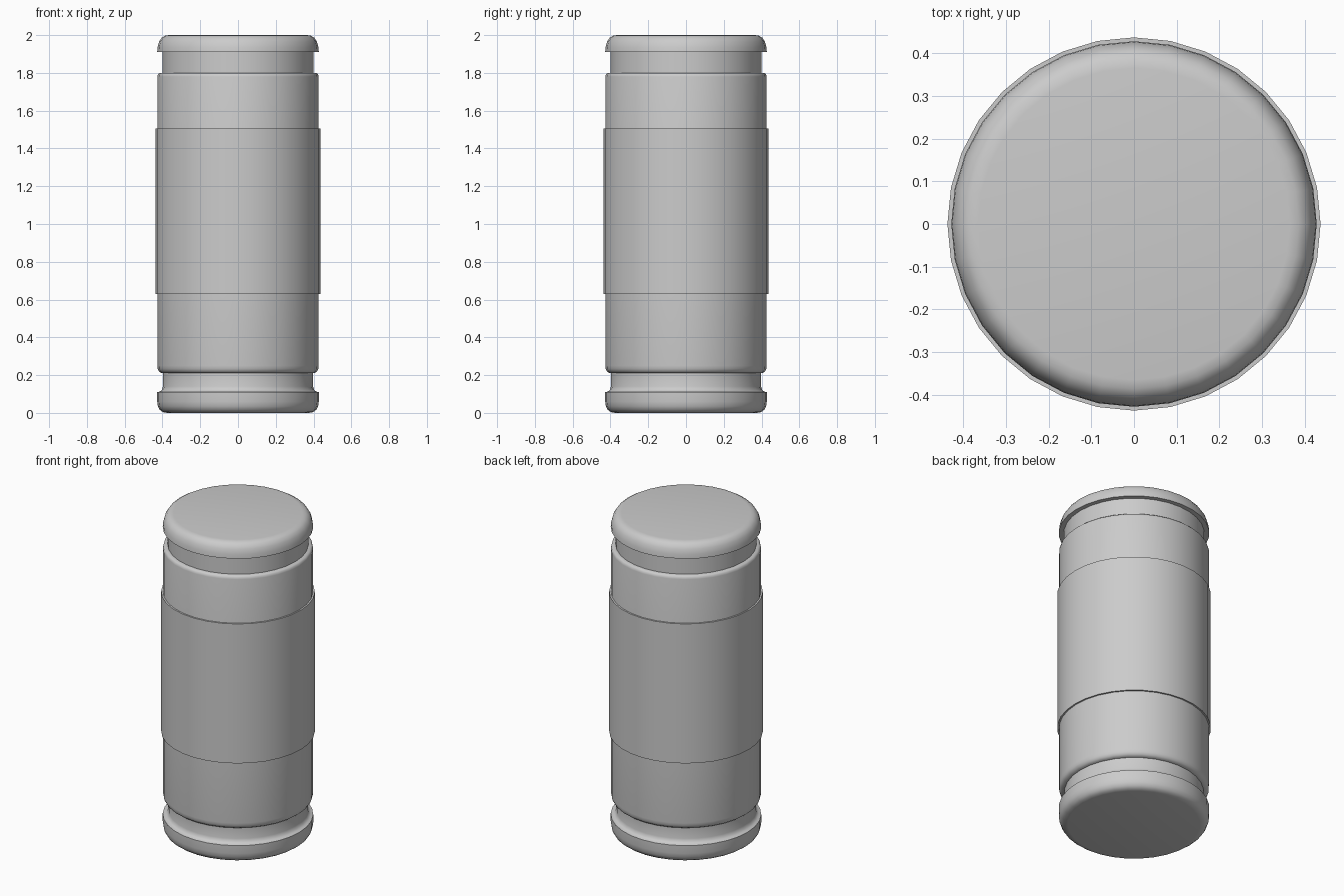
import bpy, bmesh, math

if "Cube" in bpy.data.objects:
    bpy.data.objects.remove(bpy.data.objects["Cube"])

SIDES = 32
grey = bpy.data.materials.new("plain grey")
grey.diffuse_color = (0.6, 0.6, 0.6, 1)
grey.use_nodes = True
grey.node_tree.nodes["Principled BSDF"].inputs["Base Color"].default_value = grey.diffuse_color


def lathe(name, profile, closed=False):
    """Spin (radius, z) points, listed bottom to top, around z."""
    bm = bmesh.new()
    rings = []
    for r, z in profile:
        rings.append([bm.verts.new((r * math.cos(2 * math.pi * i / SIDES),
                                    r * math.sin(2 * math.pi * i / SIDES), z))
                      for i in range(SIDES)])
    pairs = list(zip(rings, rings[1:]))
    if closed:
        pairs.append((rings[-1], rings[0]))
    else:
        bm.faces.new(rings[0][::-1])
        bm.faces.new(rings[-1])
    for a, b in pairs:
        for i in range(SIDES):
            j = (i + 1) % SIDES
            bm.faces.new((a[i], a[j], b[j], b[i]))
    bmesh.ops.recalc_face_normals(bm, faces=bm.faces)
    me = bpy.data.meshes.new(name)
    bm.to_mesh(me)
    bm.free()
    me.materials.append(grey)
    ob = bpy.data.objects.new(name, me)
    bpy.context.collection.objects.link(ob)
    bpy.ops.object.select_all(action='DESELECT')
    ob.select_set(True)
    bpy.context.view_layer.objects.active = ob
    bpy.ops.object.shade_smooth_by_angle(angle=math.radians(40))
    return ob


# Body: rounded foot, lower groove, main wall, upper neck and domed-edge cap
lathe("canister_body", [
    (0.375, 0.0), (0.398, 0.004), (0.414, 0.016), (0.424, 0.035), (0.428, 0.06),
    (0.428, 0.11),
    (0.414, 0.113), (0.403, 0.122), (0.397, 0.14),
    (0.397, 0.21),
    (0.408, 0.212), (0.419, 0.22), (0.425, 0.233), (0.427, 0.25),
    (0.427, 1.78), (0.424, 1.792), (0.416, 1.799),
    (0.40, 1.80), (0.40, 1.91),
    (0.428, 1.91), (0.426, 1.935), (0.418, 1.965), (0.404, 1.986),
    (0.386, 1.997), (0.365, 2.0),
])

# Thin sleeve wrapped round the middle
lathe("label_sleeve", [(0.424, 0.63), (0.437, 0.63), (0.437, 1.505), (0.424, 1.505)],
      closed=True)
